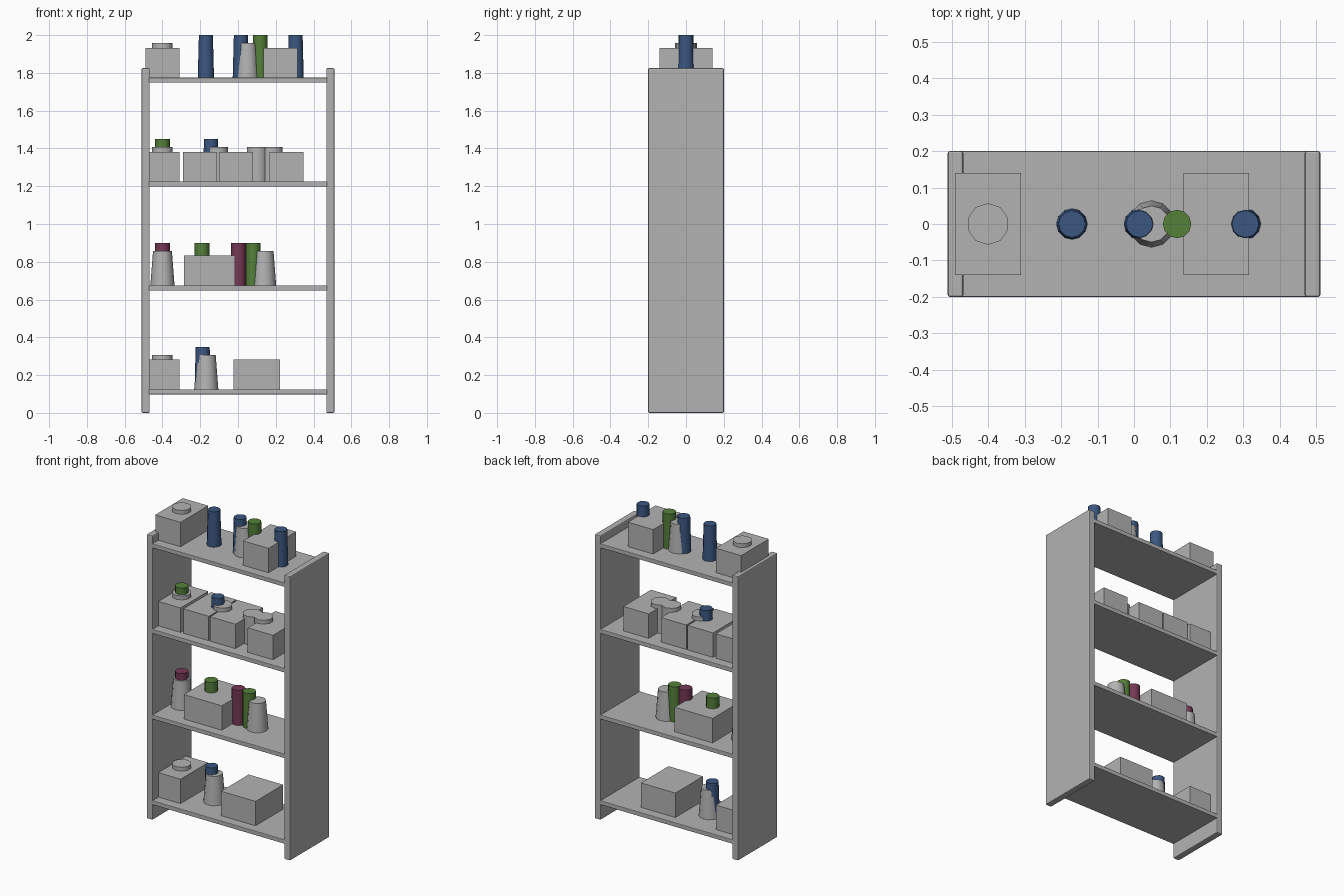
import bpy
import bmesh
from math import radians
from mathutils import Matrix, Vector

cube = bpy.data.objects.get("Cube")
if cube:
    bpy.data.objects.remove(cube, do_unlink=True)


def material(name, rgb):
    mat = bpy.data.materials.new(name)
    mat.use_nodes = True
    mat.diffuse_color = (*rgb, 1)
    mat.node_tree.nodes["Principled BSDF"].inputs["Base Color"].default_value = (*rgb, 1)
    return mat


GREY = material("light grey", (0.45, 0.45, 0.45))
BLUE = material("blue", (0.044, 0.095, 0.22))
GREEN = material("green", (0.09, 0.216, 0.042))
PLUM = material("plum", (0.18, 0.04, 0.09))


def finish(name, bm, mat):
    mesh = bpy.data.meshes.new(name)
    bm.to_mesh(mesh)
    bm.free()
    mesh.materials.append(mat)
    obj = bpy.data.objects.new(name, mesh)
    bpy.context.collection.objects.link(obj)
    return obj


def block(name, x, z, size, bevel=0.0):
    """Box centred on x and y = 0, standing on height z."""
    bm = bmesh.new()
    place = Matrix.Translation((x, 0, z + size[2] / 2)) @ Matrix.Diagonal(Vector((*size, 1)))
    bmesh.ops.create_cube(bm, size=1, matrix=place)
    obj = finish(name, bm, GREY)
    if bevel:
        mod = obj.modifiers.new("edge", "BEVEL")
        mod.width = bevel
        mod.segments = 2
    return obj


def vessel(name, x, z, r_low, r_top, height, sides, mat):
    """Tapered round container standing on height z."""
    bm = bmesh.new()
    bmesh.ops.create_cone(bm, cap_ends=True, segments=sides, radius1=r_low, radius2=r_top,
                          depth=height, matrix=Matrix.Translation((x, 0, z + height / 2)))
    obj = finish(name, bm, mat)
    bpy.ops.object.select_all(action="DESELECT")
    obj.select_set(True)
    bpy.context.view_layer.objects.active = obj
    bpy.ops.object.shade_smooth_by_angle(angle=radians(45))
    return obj


# Items on each shelf: boxes as (centre, width), the rest as centres
SHELVES = [
    dict(box=[(-0.4, 0.18), (0.1, 0.245)], jar=[-0.4], cup=[-0.168], blue=[-0.187]),
    dict(box=[(-0.152, 0.27)], cup=[-0.4, 0.138], plum=[-0.4, 0.003], green=[-0.19, 0.08]),
    dict(box=[(-0.4, 0.18), (-0.2, 0.18), (-0.01, 0.18), (0.257, 0.18)],
         jar=[-0.4, -0.108, 0.103, 0.182], green=[-0.4], blue=[-0.143]),
    dict(box=[(-0.4, 0.18), (0.225, 0.18)], jar=[-0.4], cup=[0.048],
         blue=[-0.17, 0.015, 0.305], green=[0.118]),
]
# Low radius, top radius, height, sides, material
KINDS = {
    "jar": (0.057, 0.057, 0.182, 10, GREY),
    "cup": (0.064, 0.05, 0.182, 12, GREY),
    "blue": (0.043, 0.037, 0.225, 12, BLUE),
    "green": (0.039, 0.039, 0.225, 12, GREEN),
    "plum": (0.039, 0.039, 0.225, 12, PLUM),
}
LABELS = {"jar": "jar", "cup": "tapered_jar", "blue": "blue_bottle",
          "green": "green_bottle", "plum": "plum_bottle"}

# Side panels
for side, sign in (("left", 1), ("right", -1)):
    block(f"{side}_side_panel", sign * 0.489, 0, (0.043, 0.4, 1.825), 0.006)

# Shelves and their contents
for level, items in enumerate(SHELVES):
    base = 0.098 + 0.55 * level
    block(f"shelf_{level + 1}", 0, base, (0.945, 0.4, 0.027), 0.003)
    top = base + 0.027
    for kind, entries in items.items():
        for i, entry in enumerate(entries):
            tag = f"{level + 1}_{i + 1}"
            if kind == "box":
                x, width = entry
                block(f"storage_box_{tag}", x, top, (width, 0.28, 0.157))
            else:
                vessel(f"{LABELS[kind]}_{tag}", entry, top, *KINDS[kind])
